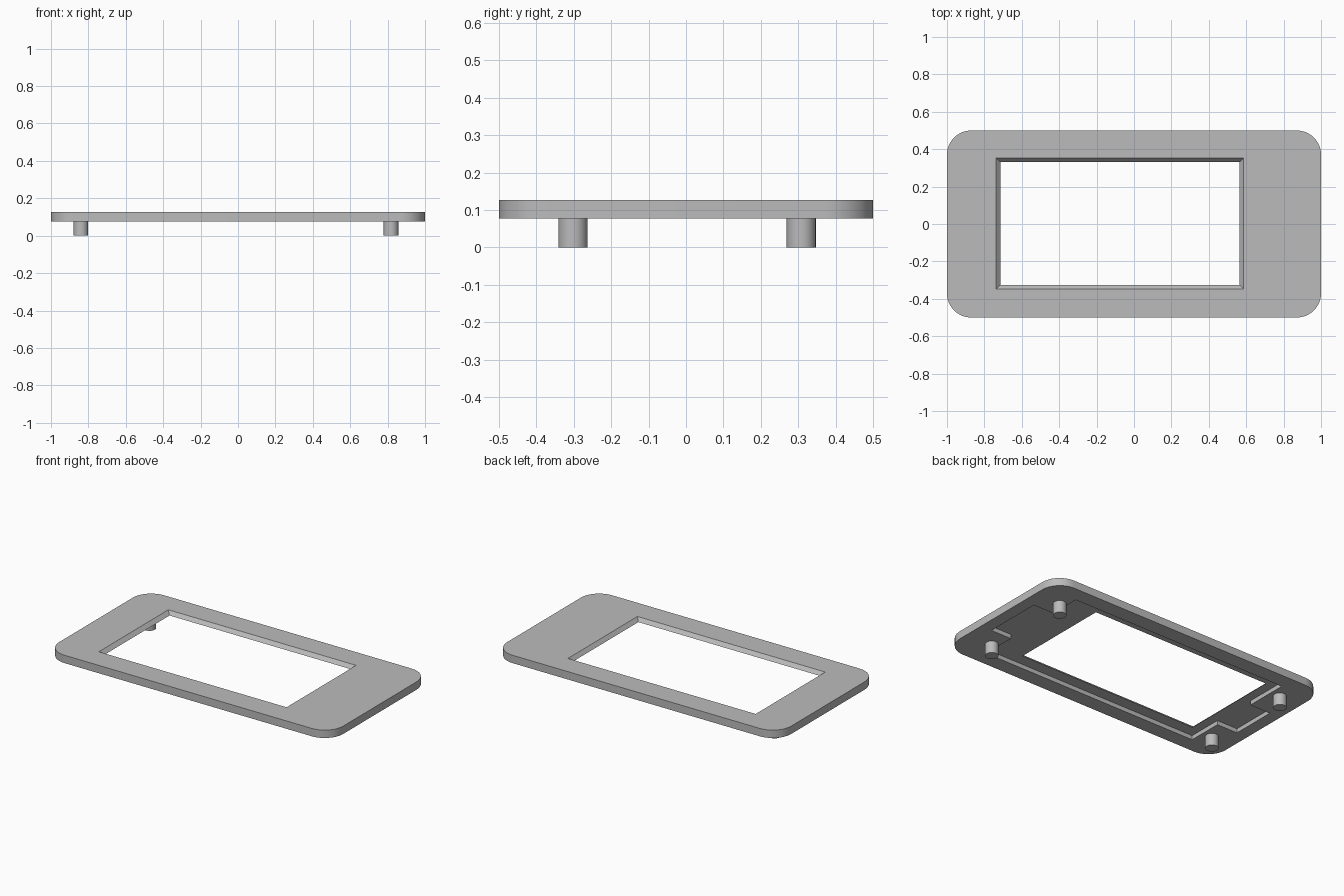
import bpy, bmesh, math

if "Cube" in bpy.data.objects:
    bpy.data.objects.remove(bpy.data.objects["Cube"])

BOTTOM, CEILING, TOP = 0.077, 0.104, 0.127

grey = bpy.data.materials.new("plain grey")
grey.use_nodes = True
grey.diffuse_color = (0.5, 0.5, 0.5, 1)
grey.node_tree.nodes["Principled BSDF"].inputs["Base Color"].default_value = grey.diffuse_color


def loft(name, levels):
    """Closed solid through matching outlines, given as (z, points) from low to high."""
    bm = bmesh.new()
    rings = [[bm.verts.new((x, y, z)) for x, y in pts] for z, pts in levels]
    bm.faces.new(rings[0][::-1])
    bm.faces.new(rings[-1])
    for low, high in zip(rings, rings[1:]):
        n = len(low)
        for i in range(n):
            j = (i + 1) % n
            bm.faces.new((low[i], low[j], high[j], high[i]))
    bmesh.ops.recalc_face_normals(bm, faces=bm.faces)
    mesh = bpy.data.meshes.new(name)
    bm.to_mesh(mesh)
    bm.free()
    mesh.materials.append(grey)
    obj = bpy.data.objects.new(name, mesh)
    bpy.context.collection.objects.link(obj)
    return obj


def arc(cx, cy, r, start, sweep, steps):
    return [(cx + r * math.cos(start + sweep * i / steps),
             cy + r * math.sin(start + sweep * i / steps)) for i in range(steps + 1)]


def rect(x0, x1, y0, y1):
    return [(x0, y0), (x1, y0), (x1, y1), (x0, y1)]


def select_only(obj):
    bpy.ops.object.select_all(action='DESELECT')
    obj.select_set(True)
    bpy.context.view_layer.objects.active = obj


def cut(obj, cutter):
    mod = obj.modifiers.new("cut", 'BOOLEAN')
    mod.operation = 'DIFFERENCE'
    mod.solver = 'EXACT'
    mod.object = cutter
    select_only(obj)
    bpy.ops.object.modifier_apply(modifier=mod.name)
    bpy.data.objects.remove(cutter)


# Rounded cover plate
radius = 0.13
outline = []
for k, (sx, sy) in enumerate([(1, 1), (-1, 1), (-1, -1), (1, -1)]):
    outline += arc(sx * (1 - radius), sy * (0.5 - radius), radius,
                   k * math.pi / 2, math.pi / 2, 12)
plate = loft("cover_plate", [(BOTTOM, outline), (TOP, outline)])

# Stepped recess underneath, leaving solid corners for the pegs
side, end, tab = 0.402, 0.775, 0.922
recess = [(-end, -side), (end, -side), (end, -0.18), (tab, -0.18), (tab, 0.2), (end, 0.2),
          (end, side), (-end, side), (-end, 0.12), (-tab, 0.12), (-tab, -0.175), (-end, -0.175)]
cut(plate, loft("recess_cutter", [(BOTTOM - 0.05, recess), (CEILING, recess)]))

# Window with bevelled edges
inner = rect(-0.715, 0.565, -0.327, 0.332)
outer = rect(-0.737, 0.585, -0.347, 0.352)
cut(plate, loft("window_cutter", [(BOTTOM, inner), (CEILING, inner),
                                  (TOP, outer), (TOP + 0.05, outer)]))
select_only(plate)
bpy.ops.object.shade_smooth_by_angle(angle=math.radians(30))

# Four round mounting pegs
for side_name, x in (("left", 0.818), ("right", -0.84)):
    for end_name, y in (("front", -0.302), ("back", 0.308)):
        circle = arc(x, y, 0.039, 0, math.tau, 32)[:-1]
        peg = loft(f"{end_name}_{side_name}_peg", [(0, circle), (BOTTOM + 0.01, circle)])
        select_only(peg)
        bpy.ops.object.shade_smooth_by_angle(angle=math.radians(30))
